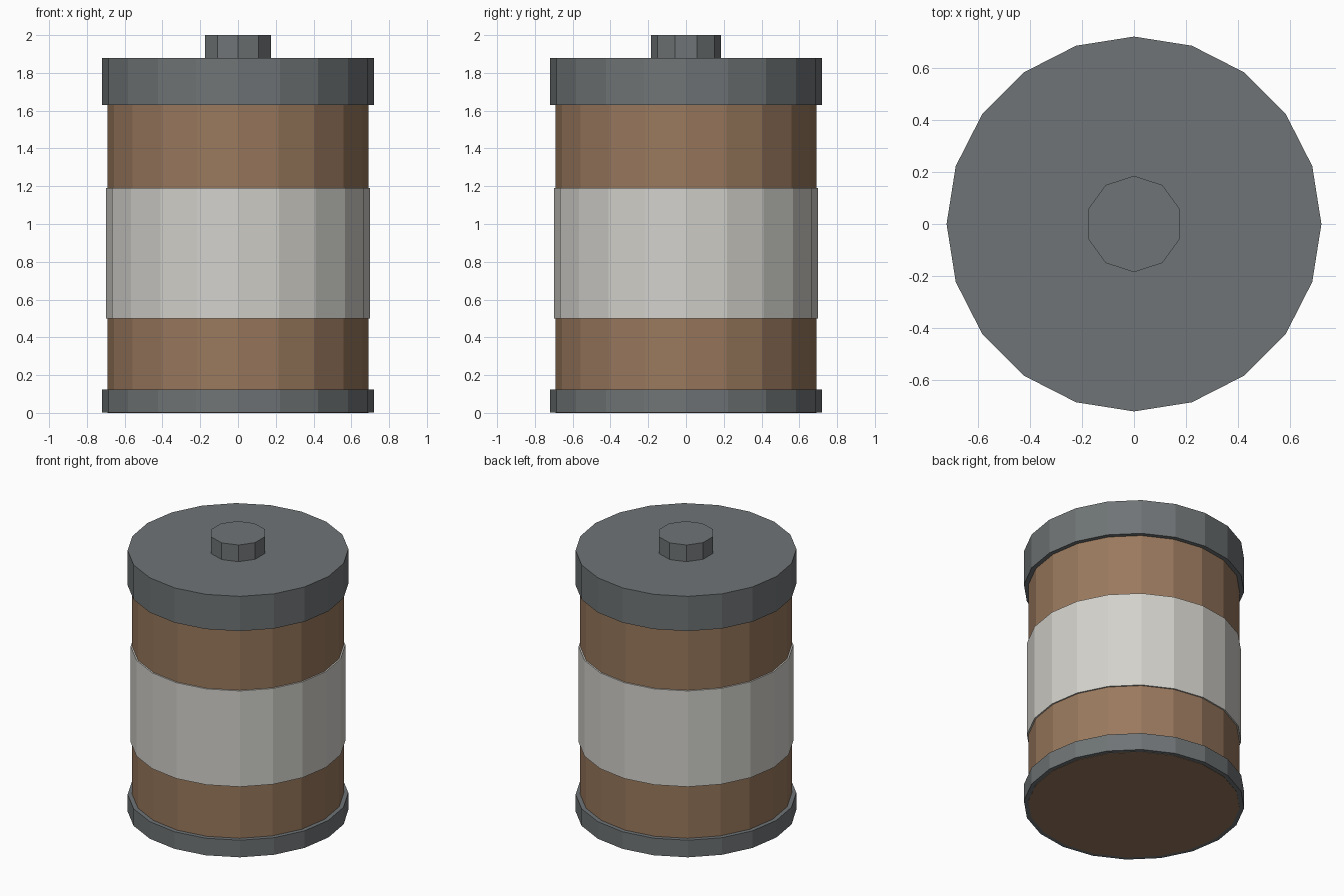
import bpy
import math

cube = bpy.data.objects.get("Cube")
if cube:
    bpy.data.objects.remove(cube, do_unlink=True)


def material(name, rgb):
    mat = bpy.data.materials.new(name)
    mat.use_nodes = True
    mat.diffuse_color = (*rgb, 1)
    mat.node_tree.nodes["Principled BSDF"].inputs["Base Color"].default_value = (*rgb, 1)
    return mat


def drum(name, radius, bottom, top, mat, sides=20):
    """Flat-faced solid cylinder between two heights, with a corner on the y axis."""
    bpy.ops.mesh.primitive_cylinder_add(
        vertices=sides, radius=radius, depth=top - bottom,
        end_fill_type='NGON', location=(0, 0, (bottom + top) / 2))
    obj = bpy.context.object
    obj.name = name
    obj.data.materials.append(mat)
    return obj


grey = material("dark grey metal", (0.16, 0.175, 0.18))
brown = material("brown casing", (0.32, 0.19, 0.11))
white = material("pale label", (0.65, 0.64, 0.60))

# Casing runs down through the lower rim, so its base shows underneath
drum("casing", 0.69, 0, 1.75, brown)
drum("bottom_rim", 0.72, 0.002, 0.125, grey)
drum("top_cap", 0.72, 1.63, 1.88, grey)

# Wrapped label and top terminal
drum("label_band", 0.70, 0.50, 1.19, white)
drum("terminal", 0.185, 1.88, 2.0, grey, sides=10)
